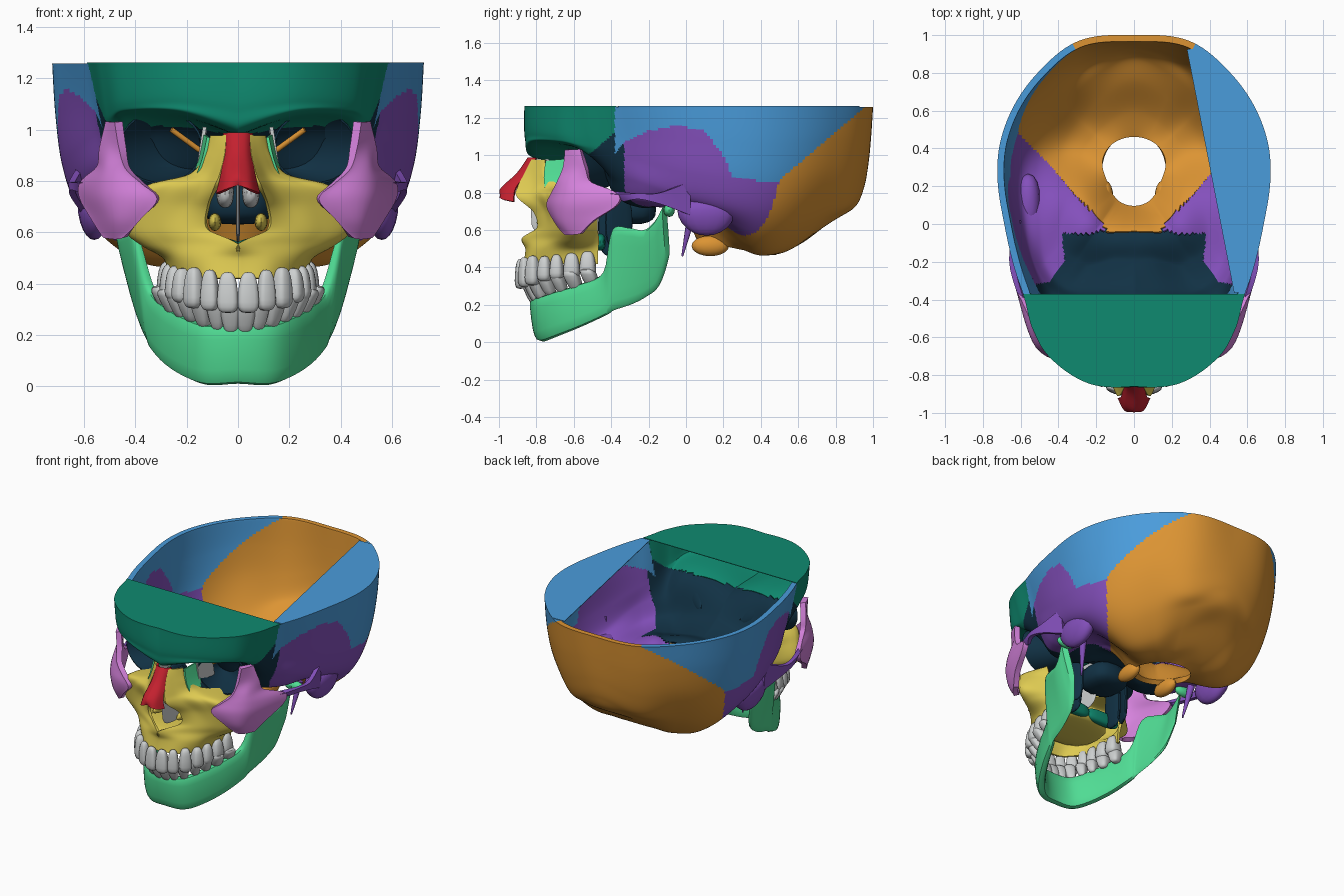
import bpy, bmesh, math
from mathutils import Vector

if "Cube" in bpy.data.objects:
    bpy.data.objects.remove(bpy.data.objects["Cube"])


def colour(name, hexa):
    m = bpy.data.materials.new(name)
    c = [int(hexa[i:i + 2], 16) / 255 for i in (0, 2, 4)]
    m.diffuse_color = [(v / 12.92 if v < .04 else ((v + .055) / 1.055) ** 2.4) for v in c] + [1]
    m.use_nodes = True
    m.node_tree.nodes["Principled BSDF"].inputs["Base Color"].default_value = m.diffuse_color
    return m


BLUE, TEAL = colour("blue", "4A9CDB"), colour("teal", "0F8A70")
PURPLE, ORANGE = colour("purple", "8450BC"), colour("orange", "DC9433")
NAVY, PINK = colour("navy", "113144"), colour("pink", "D582DC")
YELLOW, RED = colour("yellow", "DFCB52"), colour("red", "C4212F")
GREEN, GREY = colour("light green", "50DC94"), colour("light grey", "CDD0D0")


def spline(p, n):
    out = []
    for k in range(n + 1):
        t = k / n * (len(p) - 1)
        i = min(int(t), len(p) - 2)
        f = t - i
        q = p[max(i - 1, 0)], p[i], p[i + 1], p[min(i + 2, len(p) - 1)]
        out.append(tuple(.5 * (2 * b + (c - a) * f + (2 * a - 5 * b + 4 * c - d) * f * f
                               + (3 * b - a - 3 * c + d) * f ** 3) for a, b, c, d in zip(*q)))
    return out


def grid(rows):
    n = len(rows[0])
    faces = [(i * n + j, (i + 1) * n + j, (i + 1) * n + j + 1, i * n + j + 1)
             for i in range(len(rows) - 1) for j in range(n - 1)]
    return [v for r in rows for v in r], faces


def loft(rows, nu, nv):
    cols = zip(*[spline(r, nv) for r in rows])
    return grid(list(zip(*[spline(c, nu) for c in cols])))


def blob(c, s, p=1.0, rot=0, taper=0, nu=16, nv=10):
    """Superellipsoid; taper narrows the top (positive) or bottom (negative)."""
    pw = lambda v: math.copysign(abs(v) ** p, v)
    rows = []
    for i in range(nv + 1):
        a = -math.pi / 2 + math.pi * i / nv
        h, row = pw(math.sin(a)), []
        k = (pw(math.cos(a)) if 0 < i < nv else 0) * (1 - taper * h)
        for j in range(nu + 1):
            b = 2 * math.pi * (j % nu) / nu
            x, y = s[0] * k * pw(math.cos(b)), s[1] * k * pw(math.sin(b))
            row.append((c[0] + x * math.cos(rot) - y * math.sin(rot),
                        c[1] + x * math.sin(rot) + y * math.cos(rot), c[2] + s[2] * h))
        rows.append(row)
    return grid(rows)


def tube(a, b, ra, rb, n=10):
    a, b = Vector(a), Vector(b)
    q = (b - a).to_track_quat('Z', 'Y')
    ring = lambda c, r: [tuple(c + q @ Vector((r * math.cos(6.28319 * j / n), r * math.sin(6.28319 * j / n), 0)))
                         for j in range(n + 1)]
    return grid([ring(a, 0), ring(a, ra), ring(b, rb), ring(b, 0)])


def both(*parts):
    return list(parts) + [([(-x, y, z) for x, y, z in v], [f[::-1] for f in fs]) for v, fs in parts]


def make(name, parts, mat, solid=0, offset=0):
    verts, faces = [], []
    for v, fs in parts:
        used = {k: len(verts) + i for i, k in enumerate(sorted({k for f in fs for k in f}))}
        verts += [v[k] for k in used]
        faces += [tuple(used[k] for k in f) for f in fs]
    me = bpy.data.meshes.new(name)
    me.from_pydata(verts, [], faces)
    bm = bmesh.new()
    bm.from_mesh(me)
    bmesh.ops.remove_doubles(bm, verts=bm.verts, dist=1e-5)
    if not solid:
        bmesh.ops.recalc_face_normals(bm, faces=bm.faces)
    bm.to_mesh(me)
    bm.free()
    me.materials.append(mat)
    ob = bpy.data.objects.new(name, me)
    bpy.context.collection.objects.link(ob)
    if solid:
        mod = ob.modifiers.new("thickness", 'SOLIDIFY')
        mod.thickness, mod.offset = solid, offset
        dg = bpy.context.evaluated_depsgraph_get()
        me = bpy.data.meshes.new_from_object(ob.evaluated_get(dg))
        ob.modifiers.clear()
        ob.data = me
    if offset:  # keep the saw cut level
        for v in me.vertices:
            v.co.z = min(v.co.z, 1.258)
    me.shade_smooth()
    me.set_sharp_from_angle(angle=math.radians(40))


# cranial bowl: profiles (radius, height) around the foramen, by angle; last value is the rim radius
P = [(-90, .33, .76, .47, .77, .62, .84, .78, .96, 1.08, .985, 1.13, 1.08, 1.13),
     (-78, .34, .76, .48, .76, .65, .82, .80, 1.0, 1.09, 1.06, 1.13, 1.11, 1.14),
     (-65, .36, .75, .55, .72, .72, .79, .82, .99, 1.01, 1.06, 1.055, 1.10, 1.07),
     (-57, .36, .74, .55, .72, .72, .76, .80, .88, .91, 1.01, .945, 1.08, .985),
     (-45, .35, .74, .55, .72, .69, .75, .76, .86, .785, .98, .81, 1.10, .85),
     (-20, .30, .64, .42, .69, .55, .71, .65, .76, .70, .90, .72, 1.08, .735),
     (15, .30, .48, .42, .50, .54, .58, .63, .70, .685, .86, .715, 1.06, .727),
     (45, .30, .47, .42, .51, .54, .62, .62, .74, .685, .90, .72, 1.08, .735),
     (67, .32, .50, .45, .58, .57, .67, .65, .74, .70, .88, .735, 1.06, .758),
     (90, .35, .53, .50, .64, .63, .72, .68, .82, .705, .95, .72, 1.10, .73)]


def profile(p, flip):
    s = math.sin(math.radians(p[0]))
    rz = [(.17 + .035 * s * s, .50 - .035 * s)] + list(zip(p[1:13:2], p[2:13:2])) + [(p[13], 1.26)]
    return [(180 - p[0] if flip else p[0], r, z) for r, z in rz]


keys = [profile(p, False) for p in P] + [profile(p, True) for p in P[-2::-1]]
NU, NV = 486, 90
polar, bowl_faces = loft(keys, NU, NV)
bowl = [(r * math.cos(math.radians(t)), .27 + r * math.sin(math.radians(t)), min(z, 1.26)) for t, r, z in polar]
SUTURE = [(-.4, .98), (-.33, 1.07), (-.2, 1.13), (-.05, 1.16), (.1, 1.13), (.2, 1.0), (.25, .88), (.5, .85), (2, .85)]


def bone(x, y, z):
    x = abs(x)
    if z > .93 and y < -.38 - max(0, 1.12 - z) * 1.2:
        return "frontal_bone"
    top = 1.1
    for (a, za), (b, zb) in zip(SUTURE, SUTURE[1:]):
        if a <= y < b:
            top = za + (zb - za) * (y - a) / (b - a)
    if z > top and z > .86 and x > .3 and y > -.38:
        return "occipital_bone" if y > .48 + (z - .85) * 1.17 else "parietal_bones"
    if y > -.06 and y > -.07 + max(0, x - .13) * 1.1:
        return "occipital_bone"
    return "temporal_bones" if (x > .37 + max(0, -.2 - y) * .8 and y > -.33) or y > -.05 else "sphenoid_bone"


regions = {}
for f in bowl_faces:
    c = sum((Vector(bowl[k]) for k in f), Vector()) / 4
    regions.setdefault(bone(*c), []).append(f)
for name, mat in (("frontal_bone", TEAL), ("parietal_bones", BLUE), ("occipital_bone", ORANGE),
                  ("temporal_bones", PURPLE), ("sphenoid_bone", NAVY)):
    make(name, [(bowl, regions[name])], mat, .035, -1)

# flat caps on the saw cut: whole frontal bone and one parietal bone
rim = [(v[0], v[1], 1.26) for v in bowl[NV::NV + 1]]
front = sorted({v for v in rim if v[1] < -.365})
side = sorted((v for v in rim if v[0] > .2 and -.37 < v[1] < .93), key=lambda v: v[1])
side = [(.53, -.365, 1.26)] + side + [(.28, .925, 1.26)]
for name, pts, mat in (("frontal_cap", front, TEAL), ("parietal_cap", side, BLUE)):
    make(name, [(pts, [tuple(range(len(pts)))])], mat, .004)

# temporal details: mastoid, styloid and zygomatic arch
make("mastoids", both(blob((.56, .11, .67), (.062, .15, .1), .9, taper=-.25)), PURPLE)
make("styloids", both(tube((.45, .03, .68), (.42, -.02, .46), .025, .005)), PURPLE)
make("temporal_arches", both(loft([[(.595, -.4, .80), (.64, -.25, .795), (.645, -.14, .80), (.61, .02, .86)],
                                   [(.595, -.33, .76), (.64, -.25, .765), (.64, -.14, .74), (.6, .02, .68)]], 4, 20)),
     PURPLE, .026)
make("occipital_condyles", both(blob((.15, .13, .515), (.042, .1, .055))), ORANGE)

# sphenoid body, pterygoid plates and eye socket funnels
make("sphenoid_body", [blob((0, -.3, .71), (.14, .14, .08), .7)]
     + both(blob((.16, -.4, .62), (.018, .07, .16), .7), blob((.21, -.36, .64), (.015, .08, .14), .7, .4)), NAVY)
funnel = [[(cx + rx * math.cos(a), cy + sk * math.cos(a), cz + rz * math.sin(a))
           for a in [2 * math.pi * j / 28 for j in range(29)]]
          for cx, cy, cz, rx, rz, sk in ((.3, -.6, .93, .16, .14, .04), (.235, -.48, .92, .12, .11, .03),
                                         (.16, -.38, .87, .02, .02, 0), (.16, -.38, .87, 0, 0, 0))]
make("eye_socket_backs", both(grid(funnel)), NAVY, .008)
make("socket_fissures", both(tube((.26, -.51, 1.0), (.15, -.48, .92), .011, .011)), ORANGE)

# medial socket walls and nasal interior
make("lacrimal_bones", both(loft([[(.115, -.75, .97), (.13, -.63, .98)], [(.135, -.76, .88), (.15, -.63, .88)],
                                  [(.17, -.75, .79), (.18, -.66, .79)]], 8, 4)), GREEN, .012)
make("ethmoid_walls", both(loft([[(.13, -.65, 1.01), (.13, -.48, .99)], [(.155, -.65, .84), (.15, -.48, .84)]], 4, 4)),
     GREY, .015)
make("nasal_septum", [blob((0, -.6, .7), (.008, .23, .14), .5)], GREY)
make("turbinates", both(blob((.05, -.7, .755), (.034, .12, .06), .8)), GREY)
make("lower_turbinates", both(blob((.09, -.68, .64), (.025, .12, .035))), YELLOW)

# maxilla: horizontal sections from the nasal edge round to the rear
M = [(.42, [(0, -.86), (.11, -.84), (.2, -.74), (.255, -.6), (.265, -.47)]),
     (.5, [(0, -.85), (.125, -.82), (.23, -.73), (.28, -.6), (.27, -.47)]),
     (.555, [(0, -.87), (.11, -.81), (.26, -.71), (.37, -.6), (.28, -.47)]),
     (.61, [(.115, -.79), (.2, -.75), (.31, -.69), (.43, -.6), (.3, -.48)]),
     (.7, [(.115, -.81), (.19, -.75), (.29, -.71), (.41, -.63), (.3, -.48)]),
     (.775, [(.085, -.9), (.14, -.8), (.25, -.74), (.35, -.68), (.3, -.5)]),
     (.82, [(.065, -.9), (.1, -.82), (.14, -.77), (.18, -.72), (.18, -.66)]),
     (.9, [(.045, -.86), (.07, -.82), (.1, -.78), (.115, -.76), (.12, -.74)]),
     (.975, [(.04, -.82), (.06, -.8), (.08, -.78), (.095, -.76), (.1, -.75)])]
make("maxilla", both(loft([[(x, y, z) for x, y in r] for z, r in M], 48, 24)), YELLOW, .018)
make("palate", [blob((0, -.64, .51), (.24, .19, .035), .8)], YELLOW)
make("palatine_bones", both(blob((.12, -.46, .535), (.13, .03, .045), .7)), TEAL)
make("nasal_bones", both(loft([[(0, -.84, .985), (.03, -.83, .985), (.052, -.8, .985)],
                               [(0, -.9, .9), (.03, -.885, .9), (.05, -.85, .9)],
                               [(0, -.985, .82), (.04, -.96, .82), (.062, -.91, .82)],
                               [(0, -.985, .785), (.045, -.985, .765), (.08, -.92, .75)]], 14, 8)), RED, .014)

# cheek bones
Z = [(1.03, (.465, -.64), (.485, -.6), (.50, -.56)), (.93, (.45, -.65), (.49, -.59), (.525, -.53)),
     (.85, (.43, -.68), (.5, -.62), (.535, -.5)), (.79, (.37, -.71), (.51, -.63), (.6, -.36)),
     (.73, (.31, -.73), (.5, -.65), (.6, -.37)), (.65, (.38, -.69), (.48, -.65), (.555, -.49)),
     (.58, (.44, -.64), (.475, -.61), (.51, -.56))]
make("cheek_bones", both(loft([[(x, y, r[0]) for x, y in r[1:]] for r in Z], 30, 16)), PINK, .035)

# mandible: upright sections (bottom x, top x, y, bottom z, top z, thickness) from chin to ramus
J = [(0, 0, -.79, .01, .24, .07), (.115, .12, -.765, .005, .24, .07), (.2, .2, -.685, .035, .27, .065),
     (.275, .27, -.56, .085, .31, .06), (.33, .335, -.43, .145, .38, .05), (.345, .40, -.39, .17, .60, .035),
     (.36, .44, -.3, .2, .61, .03), (.375, .465, -.22, .24, .6, .03), (.39, .48, -.15, .3, .66, .035),
     (.425, .49, -.105, .45, .73, .04)]
path = spline([(-a, -b, *r) for a, b, *r in J[:0:-1]] + J, 90)
rows = []
for i, (xb, xt, y, zb, zt, th) in enumerate(path):
    p, q = path[max(i - 1, 0)], path[min(i + 1, len(path) - 1)]
    d = Vector((q[0] - p[0], q[2] - p[2])).normalized()
    row = []
    for j in range(17):
        a = 2 * math.pi * (j % 16) / 16
        o = math.copysign(abs(math.cos(a)) ** .6, math.cos(a)) * th / 2
        t = (math.copysign(abs(math.sin(a)) ** .7, math.sin(a)) + 1) / 2
        row.append((xb + (xt - xb) * t + d.y * o, y - d.x * o - .03 * (t - .4) * max(0, d.x), zb + (zt - zb) * t))
    rows.append(row)
v, fs = grid(rows)
fs += [tuple(range(16)), tuple(90 * 17 + k for k in range(16))]
make("mandible", [(v, fs)] + both(blob((.49, -.09, .705), (.07, .03, .035))), GREEN)

# teeth: one half of each arch, mirrored; the lower arch flares upward
UPPER = [(.04, -.885), (.11, -.865), (.172, -.82), (.215, -.755), (.24, -.69), (.257, -.61), (.268, -.525)]
LOWER = [(.029, -.835), (.085, -.825), (.14, -.795), (.187, -.74), (.222, -.675), (.252, -.6), (.275, -.51)]
for name, arch, z0, rise, h, tp, lean in (("upper_teeth", UPPER, .365, .055, .08, .2, 0),
                                          ("lower_teeth", LOWER, .27, .065, .068, -.2, 1.2)):
    teeth = []
    for i, (x, y) in enumerate(arch):
        a = arch[i - 1] if i else (-x, y)
        b = arch[min(i + 1, 6)]
        rot = math.atan2(b[1] - a[1], b[0] - a[0])
        w = .5 * (.08, .068, .074, .07, .07, .084, .084)[i] * (1 if tp > 0 else .92)
        dep = (.028, .028, .034, .04, .042, .046, .046)[i]
        zc = z0 + rise * i / 6
        vs, fs = blob((x, y, zc), (w, dep, h * (1 if i < 3 else .85)), .65, rot, tp)
        teeth.append(([(px * (1 + lean * (pz - zc)), py - .3 * lean * (pz - zc), pz) for px, py, pz in vs], fs))
    make(name, both(*teeth), GREY)
